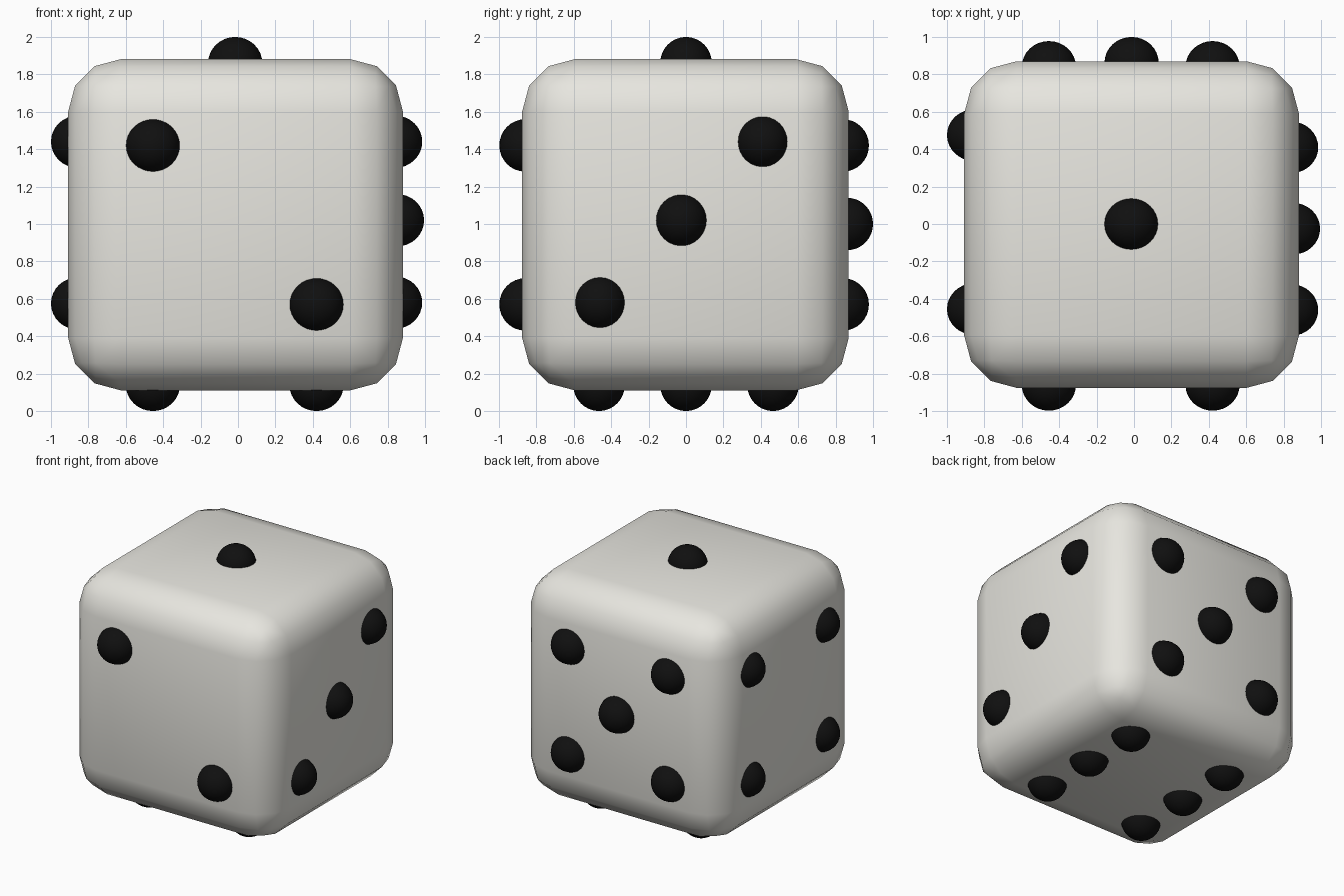
import bpy, bmesh
from mathutils import Matrix, Vector

if "Cube" in bpy.data.objects:
    bpy.data.objects.remove(bpy.data.objects["Cube"])


def material(name, color):
    m = bpy.data.materials.new(name)
    m.diffuse_color = color
    m.use_nodes = True
    m.node_tree.nodes["Principled BSDF"].inputs["Base Color"].default_value = m.diffuse_color
    return m


ivory = material("ivory", (0.80, 0.79, 0.74, 1))
black = material("black", (0.005, 0.005, 0.005, 1))


def add_object(name, bm, mat, location):
    mesh = bpy.data.meshes.new(name)
    for f in bm.faces:
        f.smooth = True
    bm.to_mesh(mesh)
    bm.free()
    mesh.materials.append(mat)
    ob = bpy.data.objects.new(name, mesh)
    ob.location = location
    bpy.context.collection.objects.link(ob)
    return ob


# Die body: slightly uneven cube with rounded edges
bm = bmesh.new()
bmesh.ops.create_cube(bm, size=1, matrix=Matrix.Diagonal((1.79, 1.746, 1.77, 1)))
body = add_object("die_body", bm, ivory, (-0.013, -0.003, 0.996))
bevel = body.modifiers.new("rounded_edges", "BEVEL")
bevel.width = 0.28
bevel.segments = 3

# Pips: spheres half sunk into each face
X0, X1 = -0.455, 0.42
Z0, Z1 = 0.57, 1.42
pips = {
    "top": [(-0.015, 0, 1.86)],
    "front": [(X0, -0.86, Z1), (X1, -0.86, Z0)],
    "right": [(0.84, 0.41, 1.44), (0.85, -0.025, 1.02), (0.84, -0.46, 0.58)],
    "left": [(-0.855, y, z) for y in (-0.455, 0.475) for z in (0.575, 1.44)],
    "back": [(x, 0.84, z) for x in (X0, X1) for z in (Z0, Z1)] + [(-0.013, 0.862, 1.0)],
    "bottom": [(x, y, 0.14) for x in (X0, X1) for y in (-0.465, 0, 0.465)],
}
for face, centres in pips.items():
    bm = bmesh.new()
    for c in centres:
        bmesh.ops.create_uvsphere(
            bm, u_segments=32, v_segments=16, radius=1,
            matrix=Matrix.Translation(Vector(c)) @ Matrix.Diagonal((0.145, 0.138, 0.14, 1)))
    add_object(face + "_pips", bm, black, (0, 0, 0))
